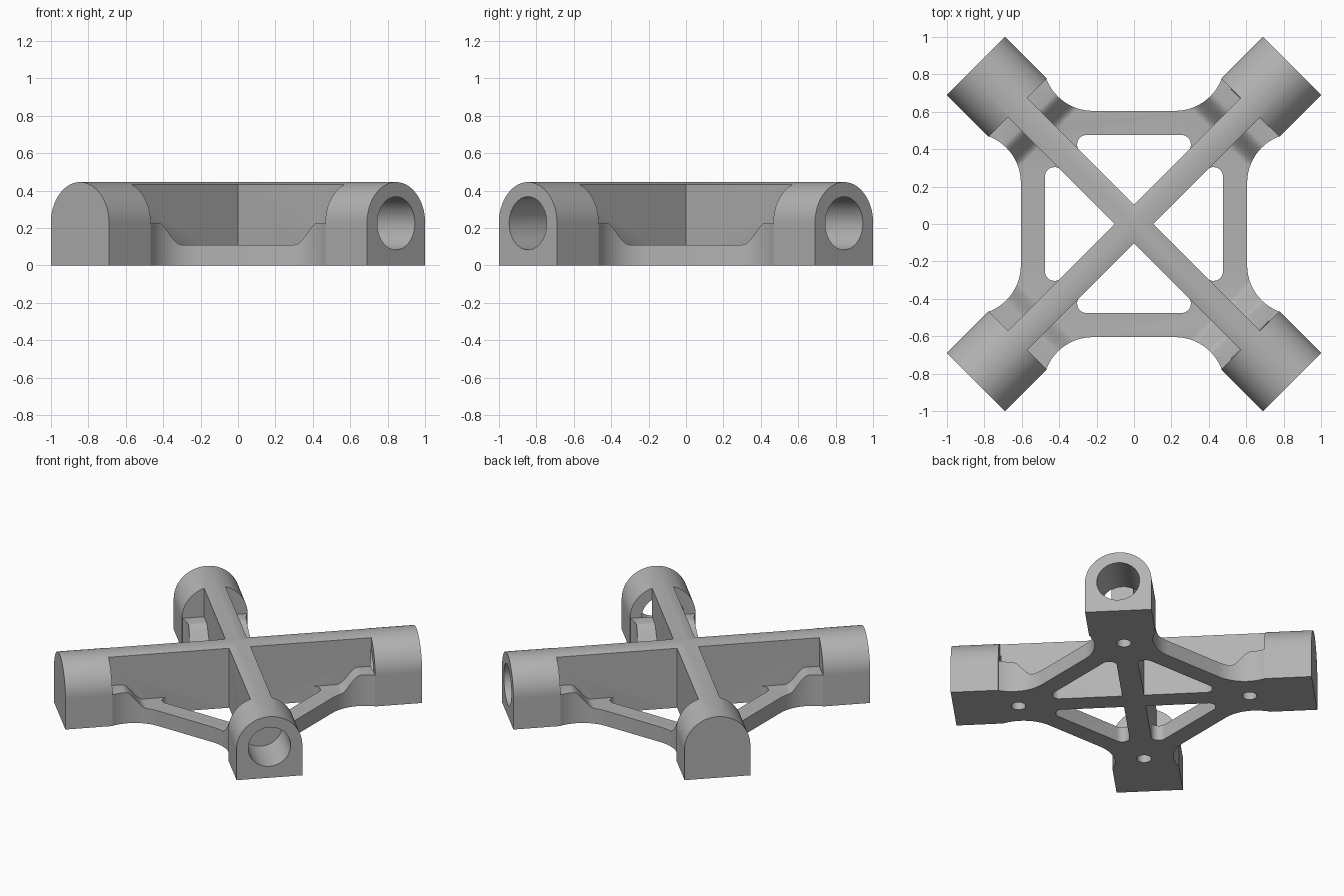
import bpy, bmesh
from math import cos, sin, radians, pi
from mathutils import Matrix, Vector

if "Cube" in bpy.data.objects:
    bpy.data.objects.remove(bpy.data.objects["Cube"], do_unlink=True)

END, INNER = 1.195, 0.88        # sleeve ends along the diagonal
RADIUS, AXIS = 0.22, 0.225      # arched sleeve and its bore axis height
BORE, FIN = 0.142, 0.072        # bore radius, rib half width
PLATE = 0.11                    # plate thickness
DIAGONALS = (45, 135)
ARMS = (45, 135, 225, 315)

grey = bpy.data.materials.new("plain_grey")
grey.use_nodes = True
grey.diffuse_color = (0.45, 0.45, 0.45, 1)
grey.node_tree.nodes["Principled BSDF"].inputs["Base Color"].default_value = grey.diffuse_color


def arc(cx, cy, r, a0, a1, n):
    angles = [radians(a0 + (a1 - a0) * i / n) for i in range(n + 1)]
    return [(cx + r * cos(a), cy + r * sin(a)) for a in angles]


def along(deg):
    """Frame whose local x is sideways, y is up and z runs outward at the angle."""
    a = radians(deg)
    m = Matrix(((-sin(a), 0, cos(a)), (cos(a), 0, sin(a)), (0, 1, 0)))
    return m.to_4x4()


def prism(name, pts, lo, hi, frame=Matrix.Identity(4)):
    bm = bmesh.new()
    face = bm.faces.new([bm.verts.new((x, y, lo)) for x, y in pts])
    ext = bmesh.ops.extrude_face_region(bm, geom=[face])["geom"]
    top = [v for v in ext if isinstance(v, bmesh.types.BMVert)]
    bmesh.ops.translate(bm, verts=top, vec=Vector((0, 0, hi - lo)))
    bm.transform(frame)
    bmesh.ops.recalc_face_normals(bm, faces=bm.faces)
    mesh = bpy.data.meshes.new(name)
    bm.to_mesh(mesh)
    bm.free()
    mesh.materials.append(grey)
    obj = bpy.data.objects.new(name, mesh)
    bpy.context.collection.objects.link(obj)
    return obj


def combine(target, tool, operation):
    mod = target.modifiers.new(operation.lower(), "BOOLEAN")
    mod.operation, mod.solver, mod.object = operation, "EXACT", tool
    bpy.context.view_layer.objects.active = target
    bpy.ops.object.modifier_apply(modifier=mod.name)
    bpy.data.objects.remove(tool, do_unlink=True)


# Base outline: four straight sides flaring into the arms
flare = arc(0.22, 0.871, 0.266, -90, -20, 14)
side = [(-x, y) for x, y in reversed(flare)] + flare + [(0.65, 0.65)]
outline = []
for k in range(4):
    turn = Matrix.Rotation(-k * pi / 2, 2)
    outline += [tuple(turn @ Vector(p)) for p in side]
frame_body = prism("corner_bracket", outline, 0, AXIS)

# Hollow above the plate, leaving an S-shaped ramp up to a ledge on each arm
ramp = []
for i in range(13):
    s = i / 12
    ramp.append((0.65 + 0.14 * s, PLATE + (AXIS - PLATE) * s * s * (3 - 2 * s)))
ramp.append((0.8, 0.5))
hollow_profile = [(-t, z) for t, z in reversed(ramp)] + ramp
hollow = prism("hollow", hollow_profile, -2, 2, along(45))
combine(hollow, prism("cross_hollow", hollow_profile, -1.5, 1.5, along(135)), "INTERSECT")
combine(frame_body, hollow, "DIFFERENCE")

# Rounded triangular windows in the plate
corner = arc(0.253, 0.425, 0.051, -45, 90, 14)
window = [(0, 0.098)] + corner + [(-x, y) for x, y in reversed(corner)]
for k in range(4):
    combine(frame_body, prism("window", window, -0.1, 0.6, Matrix.Rotation(k * pi / 2, 4, "Z")), "DIFFERENCE")

# Arched bars: full-width sleeves at the ends, thin upright rib between
arch = [(-RADIUS, 0), (RADIUS, 0)] + arc(0, AXIS, RADIUS, 0, 180, 48)
for deg in DIAGONALS:
    bar = prism("arched_bar", arch, -END, END, along(deg))
    for s in (-1, 1):
        slab = [(s * FIN, -0.1), (s * 0.4, -0.1), (s * 0.4, 0.6), (s * FIN, 0.6)]
        combine(bar, prism("rib_relief", slab, -INNER, INNER, along(deg)), "DIFFERENCE")
    combine(frame_body, bar, "UNION")

# Sleeve bores and blind screw holes underneath
bore = arc(0, AXIS, BORE, 0, 352.5, 47)
for deg in ARMS:
    combine(frame_body, prism("bore", bore, INNER - 0.004, 1.3, along(deg)), "DIFFERENCE")
    a = radians(deg)
    hole = arc(0.765 * cos(a), 0.765 * sin(a), 0.048, 0, 345, 23)
    combine(frame_body, prism("screw_hole", hole, -0.1, 0.18), "DIFFERENCE")

# Soft shading on the curved faces, crisp edges elsewhere
bpy.ops.object.select_all(action="DESELECT")
frame_body.select_set(True)
bpy.context.view_layer.objects.active = frame_body
bpy.ops.object.shade_smooth_by_angle(angle=radians(30))
